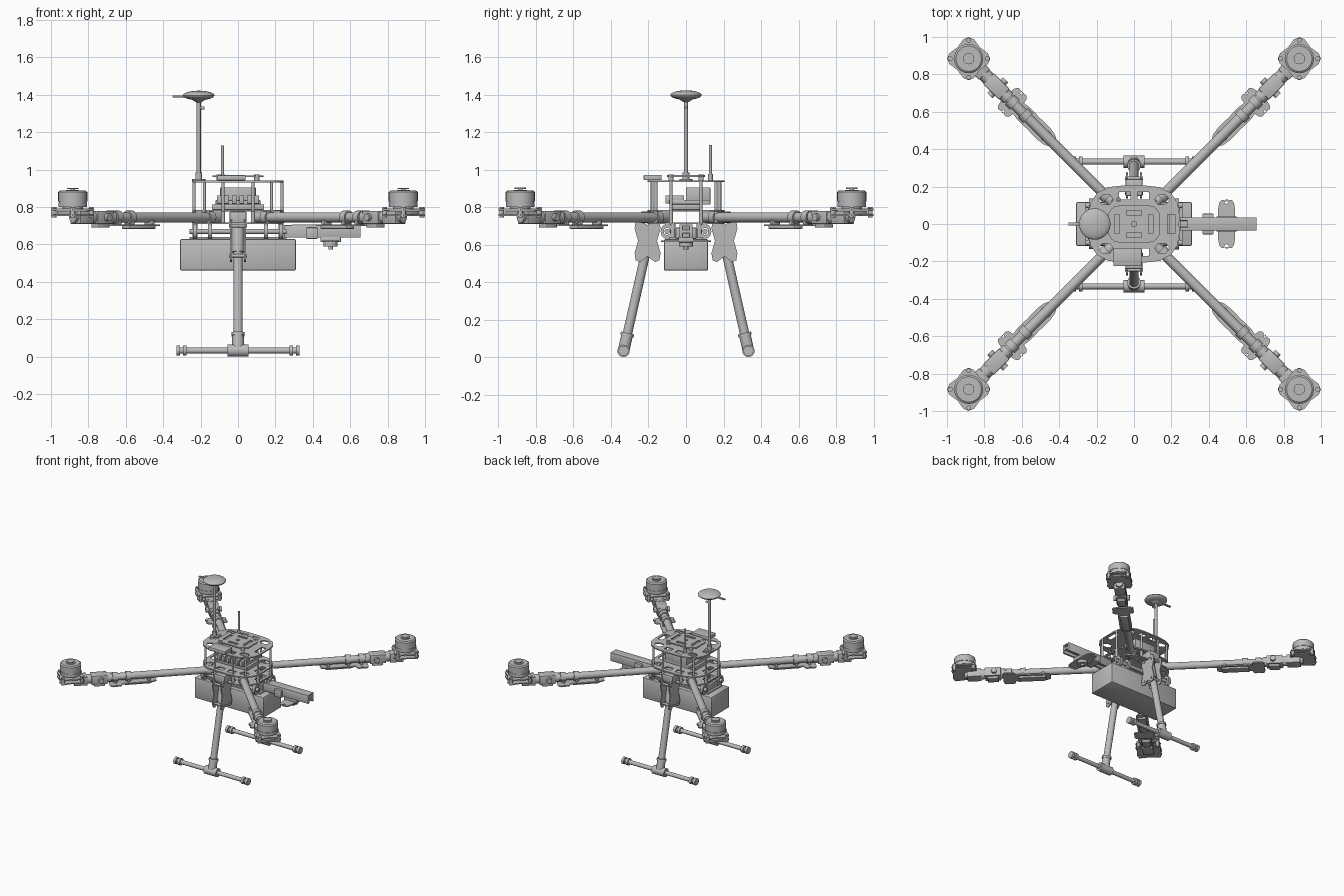
import bpy, bmesh
from math import pi, cos, sin
from mathutils import Matrix, Vector

cube = bpy.data.objects.get("Cube")
if cube:
    bpy.data.objects.remove(cube)

colour = (0.5, 0.5, 0.5, 1)
grey = bpy.data.materials.new("plain grey")
grey.use_nodes = True
grey.diffuse_color = colour
grey.node_tree.nodes["Principled BSDF"].inputs["Base Color"].default_value = colour

# Main heights and reaches
arm_z, low_z, mid_z, deck_z = 0.745, 0.714, 0.78, 0.937
motor_reach, sheet, skid_y, skid_z = 1.25, 0.009, 0.333, 0.033
tray_z, rail_z, cross_x, mast_x = 0.635, 0.67, 0.495, -0.21
world = Matrix.Identity(4)
upright = Matrix.Rotation(2 * pi / 3, 4, (1, 1, 1))  # lays sheets across the x axis
signs = (-1, 1)
corners = [(sx, sy) for sx in signs for sy in signs]
parts = []


def finish(name, mesh, place):
    mesh.transform(place)
    mesh.materials.clear()
    mesh.materials.append(grey)
    part = bpy.data.objects.new(name, mesh)
    bpy.context.collection.objects.link(part)
    parts.append(part)


def from_bmesh(name, bm, place):
    mesh = bpy.data.meshes.new(name)
    bm.to_mesh(mesh)
    bm.free()
    finish(name, mesh, place)


def box(name, centre, size, place=world, bevel=0.004):
    bm = bmesh.new()
    bmesh.ops.create_cube(bm, size=1, matrix=Matrix.Translation(centre) @ Matrix.Diagonal((*size, 1)))
    bmesh.ops.bevel(bm, geom=bm.edges[:], offset=bevel, segments=2, affect='EDGES', profile=0.5)
    from_bmesh(name, bm, place)


def tube(name, start, end, radius, place=world, end_radius=None, sides=24):
    start, end = Vector(start), Vector(end)
    axis = end - start
    bm = bmesh.new()
    bmesh.ops.create_cone(bm, cap_ends=True, segments=sides, depth=axis.length, radius1=radius,
                          radius2=radius if end_radius is None else end_radius)
    turn = axis.to_track_quat('Z', 'Y').to_matrix().to_4x4()
    from_bmesh(name, bm, place @ Matrix.Translation((start + end) / 2) @ turn)


def post(name, x, y, bottom, top, radius, place=world, top_radius=None):
    tube(name, (x, y, bottom), (x, y, top), radius, place, top_radius)


def along_x(name, y, z, start, end, radius, place=world):
    tube(name, (start, y, z), (end, y, z), radius, place)


def outline(x, y, rx, ry, wave=0.0, lobes=4, sides=24):
    """Ellipse with optional lobes on its diagonals."""
    points = []
    for i in range(sides):
        a = 2 * pi * i / sides
        swell = 1 - wave * cos(lobes * a)
        points.append((x + rx * swell * cos(a), y + ry * swell * sin(a)))
    return points


def hole(x, y, radius):
    return outline(x, y, radius, radius, sides=12)


def slot(x, y, w, h):
    return [(x + sx * w, y + sy * sx * h) for sx, sy in corners]


def plate(name, loops, level, place=world, thickness=sheet):
    """Flat sheet: the first loop is the edge, the others are openings."""
    curve = bpy.data.curves.new(name, 'CURVE')
    curve.dimensions, curve.fill_mode, curve.extrude = '2D', 'BOTH', thickness / 2
    for loop in loops:
        spline = curve.splines.new('POLY')
        spline.points.add(len(loop) - 1)
        for point, (x, y) in zip(spline.points, loop):
            point.co = (x, y, 0, 1)
        spline.use_cyclic_u = True
    helper = bpy.data.objects.new(name, curve)
    bpy.context.collection.objects.link(helper)
    graph = bpy.context.evaluated_depsgraph_get()
    mesh = bpy.data.meshes.new_from_object(helper.evaluated_get(graph))
    bpy.data.objects.remove(helper)
    finish(name, mesh, place @ Matrix.Translation((0, 0, level)))


def build_arm(place):
    along_x("arm_tube", 0, arm_z, 0.14, motor_reach, 0.027, place)
    for reach in (0.2, 0.8, 0.9, 0.95, 1.1):
        along_x("arm_collar", 0, arm_z, reach, reach + 0.04, 0.036, place)
    # fold hinge
    box("hinge_block", (1.04, 0, arm_z), (0.12, 0.08, 0.07), place)
    box("hinge_latch", (1.04, 0, 0.7), (0.08, 0.06, 0.02), place)
    box("mount_core", (1.18, 0, arm_z), (0.1, 0.08, 0.07), place)
    for side in signs:
        tube("hinge_pin", (1.03, 0, arm_z), (1.03, side * 0.06, arm_z), 0.02, place)
    # motor mount sheets with bolts at the lobes
    for level in (0.757, 0.787):
        plate("motor_mount", [outline(motor_reach, 0, 0.1, 0.1, 0.15)], level, place)
    for sx, sy in corners:
        post("mount_bolt", motor_reach + sx * 0.07, sy * 0.07, arm_z, 0.8, 0.013, place)
    box("mount_tip", (1.3, 0, 0.77), (0.04, 0.1, 0.02), place)
    # motor
    stack = (("motor_base", 0.79, 0.81, 0.055), ("motor_ring", 0.8, 0.825, 0.077), ("motor_core", 0.82, 0.84, 0.074),
             ("motor_bell", 0.83, 0.88, 0.078), ("motor_hub", 0.88, 0.892, 0.035), ("motor_shaft", 0.89, 0.9, 0.012),
             ("shaft_cap", 0.897, 0.903, 0.03))
    for name, bottom, top, radius in stack:
        post(name, motor_reach, 0, bottom, top, radius, place)
    post("motor_shoulder", motor_reach, 0, 0.88, 0.888, 0.078, place, 0.068)
    # speed controller hung under the arm
    wing = outline(0.92, 0, 0.05, 0.085, 0.15)
    plate("controller_wing", [wing] + [hole(0.92, side * 0.07, 0.008) for side in signs], 0.703, place)
    plate("controller_tray", [outline(0.76, 0, 0.16, 0.05, 0.1)], 0.703, place)
    box("controller", (0.75, 0, 0.693), (0.2, 0.06, 0.018), place)
    for reach in (0.67, 0.82, 0.92):
        box("tray_clip", (reach, 0, 0.715), (0.02, 0.06, 0.03), place)


for quarter in range(4):
    build_arm(Matrix.Rotation(pi / 4 + quarter * pi / 2, 4, 'Z'))

# Main frame sheets and the posts between them
openings = [slot(sx * 0.05, sy * 0.15, 0.03, 0.02) for sx, sy in corners]
openings += [outline(sx * 0.15, sy * 0.13, 0.04, 0.03, sides=6) for sx, sy in corners]
openings += [slot(side * 0.2, 0, 0.02, 0.05) for side in signs]
for name, level in (("lower_frame_sheet", low_z), ("upper_frame_sheet", mid_z), ("top_deck", deck_z)):
    plate(name, [outline(0, 0, 0.26, 0.22, 0.07)] + openings, level)
board_cuts = [slot(side * 0.09, 0, 0.012, 0.05) for side in signs]
board_cuts += [slot(0, side * 0.06, 0.04, 0.012) for side in signs] + [hole(0, 0, 0.014)]
plate("mounting_board", [outline(0, 0, 0.15, 0.11, 0.1)] + board_cuts, 0.965)
for sx, sy in corners:
    post("board_damper", sx * 0.1, sy * 0.08, deck_z, 0.974, 0.014)
    for x, y in ((0.235, 0.08), (0.08, 0.18), (0.18, 0.16)):
        post("deck_post", sx * x, sy * y, mid_z, deck_z, 0.008)
        post("frame_spacer", sx * x, sy * y, low_z, mid_z, 0.011)

# Flight electronics between the decks
box("controller_base", (0, 0, 0.8), (0.28, 0.16, 0.03))
box("flight_computer", (0, 0.065, 0.865), (0.19, 0.13, 0.08))
box("power_module", (0, 0.02, 0.825), (0.24, 0.22, 0.025))
for i in range(6):
    box("connector", (0.04 * i - 0.1, -0.06, 0.84), (0.026, 0.1, 0.045))
box("receiver", (-0.035, -0.178, 0.957), (0.15, 0.095, 0.028))
post("antenna", -0.083, 0.13, deck_z, 1.13, 0.008)
post("antenna_base", -0.083, 0.13, deck_z, 0.975, 0.013)

# Satellite receiver on its mast
post("mast", mast_x, 0, deck_z, 1.39, 0.011)
post("mast_foot", mast_x, 0, deck_z, 0.95, 0.035)
post("mast_socket", mast_x, 0, deck_z, 0.985, 0.018)
along_x("mast_knob", 0, 1.33, mast_x, mast_x + 0.03, 0.008)
puck = bmesh.new()
bmesh.ops.create_uvsphere(puck, u_segments=32, v_segments=16, radius=0.084)
from_bmesh("satellite_puck", puck, Matrix.Translation((mast_x, 0, 1.397)) @ Matrix.Diagonal((1, 1, 0.3, 1)))
post("puck_neck", mast_x, 0, 1.36, 1.38, 0.014, top_radius=0.045)
box("puck_lever", (mast_x - 0.1, 0, 1.392), (0.08, 0.016, 0.01), bevel=0.002)

# Battery, its tray and the hanging clamps
box("battery", (0, 0, 0.545), (0.62, 0.235, 0.168), bevel=0.008)
plate("battery_tray", [slot(0, 0, 0.26, 0.09)] + [slot(side * 0.14, 0, 0.05, 0.05) for side in signs], tray_z)
for x in (-0.23, -0.15, 0.15, 0.23):
    box("clamp_bridge", (x, 0, 0.66), (0.022, 0.16, 0.05))
    for side in signs:
        ring = [outline(side * 0.1, rail_z, 0.035, 0.04), hole(side * 0.1, rail_z, 0.019)]
        plate("rail_clamp", ring, x, upright, 0.022)
for sx, sy in corners:
    post("tray_damper", sx * 0.23, sy * 0.07, tray_z, low_z, 0.014)
for side in signs:
    along_x("tray_rail", side * 0.1, rail_z, -0.26, 0.26, 0.014)

# Landing gear, mirrored front and back
for side in signs:
    foot, top = Vector((0, side * skid_y, skid_z)), Vector((0, side * 0.185, 0.69))
    tube("leg", foot, top, 0.025)
    tube("leg_socket", foot, foot.lerp(top, 0.13), 0.031)
    tube("leg_ring", foot.lerp(top, 0.12), foot.lerp(top, 0.145), 0.036)
    tube("leg_sleeve", foot.lerp(top, 0.8), top, 0.032)
    bolts = [(side * 0.205 + sx * 0.04, 0.62 + sy * 0.08) for sx, sy in corners]
    for x in (-0.037, 0.037):
        edge = outline(side * 0.205, 0.62, 0.07, 0.115, 0.28)
        plate("leg_bracket", [edge] + [hole(y, z, 0.006) for y, z in bolts], x, upright)
    for y, z in bolts:
        along_x("bracket_bolt", y, z, -0.047, 0.047, 0.009)
    box("hinge_mount", (0, side * 0.195, arm_z), (0.09, 0.09, 0.06))
    along_x("skid", side * skid_y, skid_z, -0.32, 0.32, 0.016)
    along_x("skid_tee", side * skid_y, skid_z, -0.055, 0.055, skid_z)
    for end in signs:
        for reach in (0.285, 0.32):
            along_x("skid_foot", side * skid_y, skid_z, end * (reach - 0.01), end * (reach + 0.01), 0.027)

# Side payload rail with its cross plate
for side in signs:
    box("payload_rail", (0.45, side * 0.026, rail_z), (0.41, 0.018, 0.066))
box("rail_web", (0.45, 0, rail_z), (0.41, 0.05, 0.02))
box("rail_cap", (0.47, 0, 0.702), (0.37, 0.07, 0.01))
box("rail_stop", (0.395, 0, 0.66), (0.06, 0.11, 0.06))
mount_holes = [hole(cross_x, side * 0.12, 0.012) for side in signs]
plate("cross_plate", [outline(cross_x, 0, 0.05, 0.14, 0.13)] + mount_holes, 0.618)
box("cross_block", (cross_x, 0, 0.626), (0.11, 0.08, 0.028))
post("payload_mount", cross_x, 0, 0.59, 0.62, 0.038)
post("payload_tip", cross_x, 0, 0.573, 0.6, 0.012)

# Smooth round parts, keep hard edges
for part in parts:
    part.select_set(True)
bpy.context.view_layer.objects.active = parts[0]
bpy.ops.object.shade_smooth_by_angle(angle=0.6)
